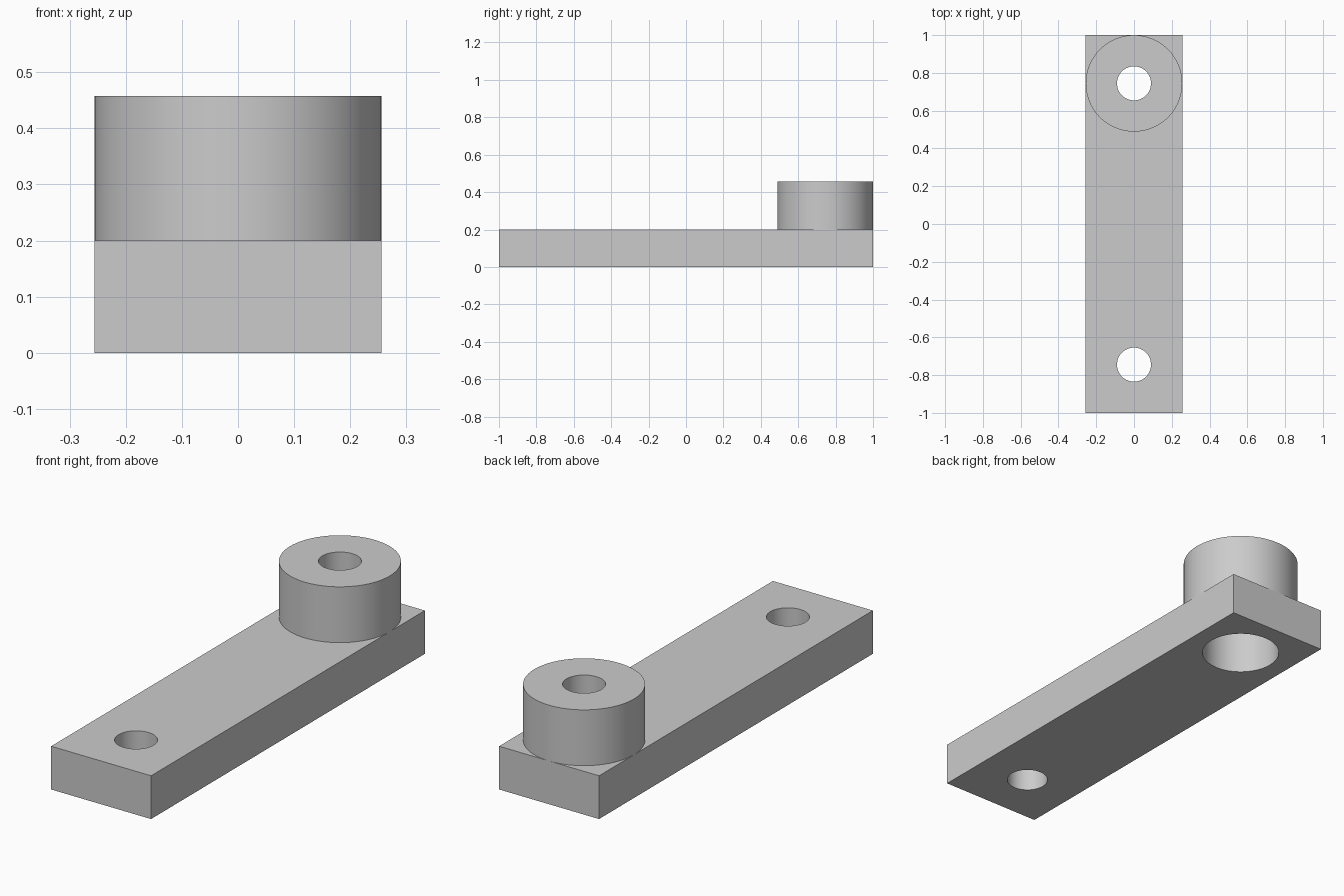
import bpy, bmesh, math

if "Cube" in bpy.data.objects:
    bpy.data.objects.remove(bpy.data.objects["Cube"])

HALF_W, HALF_L = 0.2555, 1.0
PLATE_Z, TOP_Z, POCKET_Z = 0.2, 0.458, 0.26
HOLE_R, POCKET_R = 0.09, 0.171
PIN_Y = HALF_L - HALF_W          # hole centres
SEGMENTS = 96

grey = bpy.data.materials.new("light grey")
grey.diffuse_color = (0.6, 0.6, 0.6, 1)
grey.use_nodes = True
grey.node_tree.nodes["Principled BSDF"].inputs["Base Color"].default_value = grey.diffuse_color


def finish(obj):
    obj.data.materials.clear()
    obj.data.materials.append(grey)
    bpy.ops.object.select_all(action='DESELECT')
    obj.select_set(True)
    bpy.context.view_layer.objects.active = obj
    bpy.ops.object.shade_smooth_by_angle(angle=math.radians(30))


# Flat bar
bpy.ops.mesh.primitive_cube_add(size=1, location=(0, 0, PLATE_Z / 2))
bar = bpy.context.object
bar.name = "bar"
bar.scale = (2 * HALF_W, 2 * HALF_L, PLATE_Z)
bpy.ops.object.transform_apply(location=True, scale=True)

# Small front hole and wide pocket under the boss
for y, r in ((-PIN_Y, HOLE_R), (PIN_Y, POCKET_R)):
    bpy.ops.mesh.primitive_cylinder_add(vertices=SEGMENTS, radius=r, depth=1,
                                        location=(0, y, 0.1))
    cutter = bpy.context.object
    cutter.hide_render = True
    bpy.context.view_layer.objects.active = bar
    mod = bar.modifiers.new("hole", 'BOOLEAN')
    mod.operation = 'DIFFERENCE'
    mod.solver = 'EXACT'
    mod.object = cutter
    bpy.ops.object.modifier_apply(modifier=mod.name)
    bpy.data.objects.remove(cutter, do_unlink=True)
finish(bar)

# Round boss with stepped bore, turned from a profile
profile = [(HALF_W, PLATE_Z), (HALF_W, TOP_Z), (HOLE_R, TOP_Z),
           (HOLE_R, POCKET_Z), (POCKET_R, POCKET_Z), (POCKET_R, PLATE_Z)]
bm = bmesh.new()
rings = []
for r, z in profile:
    rings.append([bm.verts.new((r * math.cos(a), r * math.sin(a), z))
                  for a in (2 * math.pi * i / SEGMENTS for i in range(SEGMENTS))])
for lower, upper in zip(rings, rings[1:]):
    for i in range(SEGMENTS):
        j = (i + 1) % SEGMENTS
        bm.faces.new((lower[i], lower[j], upper[j], upper[i]))
mesh = bpy.data.meshes.new("boss")
bm.to_mesh(mesh)
bm.free()
boss = bpy.data.objects.new("boss", mesh)
boss.location.y = PIN_Y
bpy.context.collection.objects.link(boss)
finish(boss)
